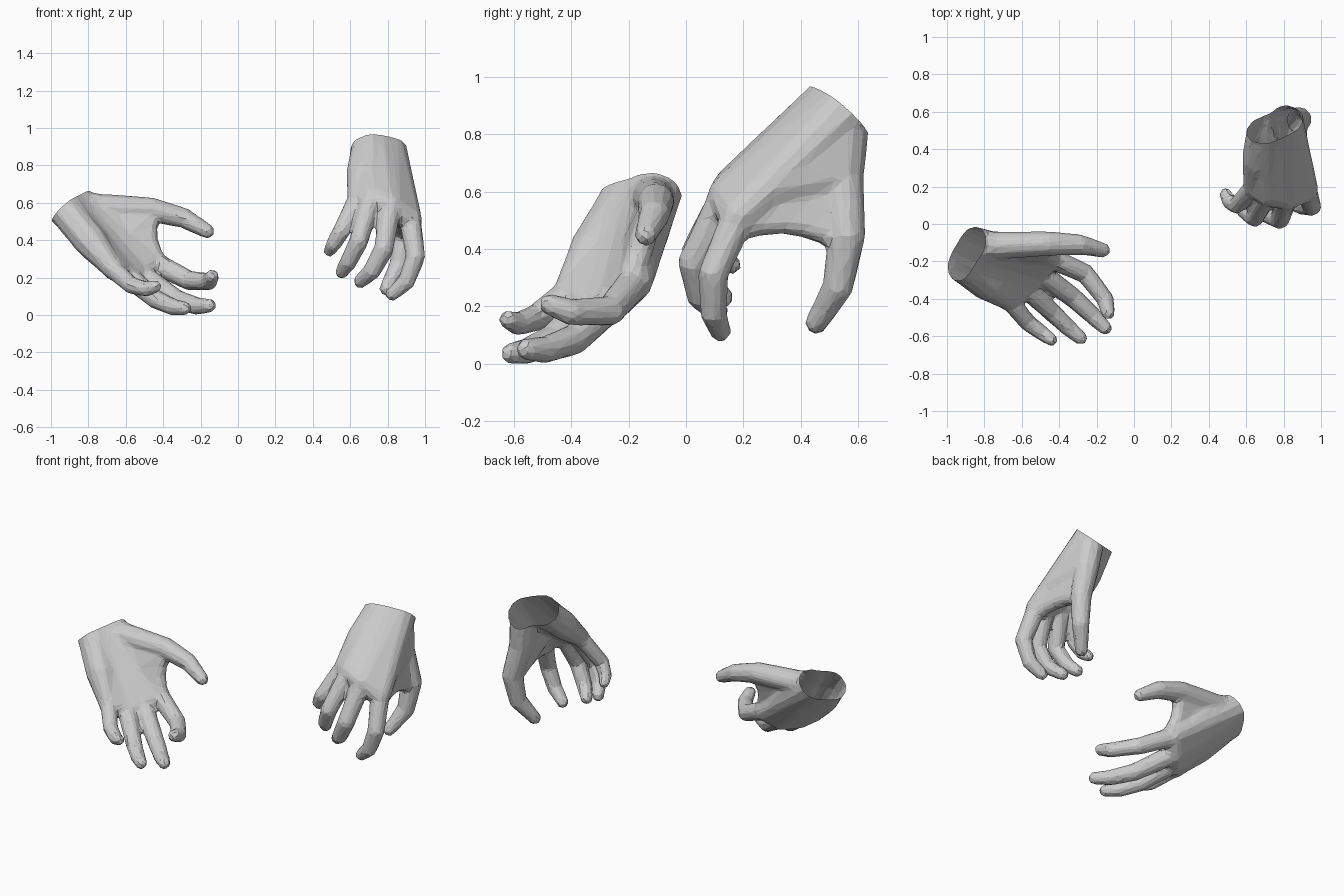
import bpy, bmesh
from mathutils import Vector as V

if "Cube" in bpy.data.objects:
    bpy.data.objects.remove(bpy.data.objects["Cube"])


def add_hull(bm, balls):
    """Convex hull wrapped round a few balls (centre, radius)."""
    tmp = bmesh.new()
    for centre, radius in balls:
        ball = bmesh.ops.create_icosphere(tmp, subdivisions=2, radius=radius)
        bmesh.ops.translate(tmp, verts=ball['verts'], vec=centre)
    hull = bmesh.ops.convex_hull(tmp, input=tmp.verts[:])
    junk = {g for g in hull['geom_interior'] + hull['geom_unused']
            if isinstance(g, bmesh.types.BMVert)}
    bmesh.ops.delete(tmp, geom=list(junk), context='VERTS')
    mesh = bpy.data.meshes.new("piece")
    tmp.to_mesh(mesh)
    tmp.free()
    bm.from_mesh(mesh)
    bpy.data.meshes.remove(mesh)


def add_chain(bm, joints, radii):
    for i in range(len(joints) - 1):
        add_hull(bm, [(joints[i], radii[i]), (joints[i + 1], radii[i + 1])])


def build_hand(name, wrist, normal, across, wrist_r, fingers, thumb):
    wrist, normal, across = V(wrist), V(normal).normalized(), V(across).normalized()
    fingers = [[V(p) for p in f] for f in fingers]      # index to pinky
    thumb = [V(p) for p in thumb]
    bm = bmesh.new()

    # Fingers
    sizes = (1.0, 1.02, 0.98, 0.88)
    for joints, s in zip(fingers, sizes):
        add_chain(bm, joints, [r * s for r in (0.06, 0.053, 0.047, 0.038)])

    # Palm, as wedges between neighbouring metacarpals
    roots = [wrist + normal * 0.09 + across * o for o in (0.045, 0.02, -0.02, -0.05)]
    for i in range(3):
        add_hull(bm, [(roots[i], wrist_r), (roots[i + 1], wrist_r),
                      (fingers[i][0], 0.066 * sizes[i]),
                      (fingers[i + 1][0], 0.066 * sizes[i + 1])])

    # Thumb and its muscle
    add_chain(bm, thumb, (0.076, 0.066, 0.055, 0.04))
    add_hull(bm, [(wrist + across * 0.045, wrist_r * 0.85), (thumb[0], 0.076),
                  (fingers[0][0].lerp(roots[0], 0.22), 0.074)])

    # Arched web from thumb to index finger
    start = thumb[1].lerp(thumb[2], 0.15)
    end = fingers[0][0].lerp(fingers[0][1], 0.2)
    mid = (start + end) / 2
    ctrl = mid + (wrist - mid).normalized() * 0.11
    arch = [start.lerp(ctrl, t).lerp(ctrl.lerp(end, t), t) for t in (0, 0.2, 0.4, 0.6, 0.8, 1)]
    inner = fingers[1][0].lerp(wrist, 0.35)
    for p, q in zip(arch, arch[1:]):
        add_hull(bm, [(p, 0.046), (q, 0.046), (thumb[0], 0.06), (inner, 0.045)])

    # Heel of the palm on the little finger side
    add_hull(bm, [(roots[3], wrist_r * 0.9), (fingers[3][0].lerp(roots[3], 0.4), 0.092),
                  (fingers[3][0], 0.056)])

    mesh = bpy.data.meshes.new(name)
    bm.to_mesh(mesh)
    bm.free()
    obj = bpy.data.objects.new(name, mesh)
    bpy.context.collection.objects.link(obj)

    # Fuse into one skin, then reduce to flat facets
    m = obj.modifiers.new("fuse", 'REMESH')
    m.mode = 'VOXEL'
    m.voxel_size = 0.011
    m = obj.modifiers.new("soften", 'SMOOTH')
    m.factor = 0.5
    m.iterations = 6
    m = obj.modifiers.new("facets", 'DECIMATE')
    m.ratio = 0.05
    dg = bpy.context.evaluated_depsgraph_get()
    skin = bpy.data.meshes.new_from_object(obj.evaluated_get(dg))
    obj.modifiers.clear()

    # Open cut at the wrist
    bm = bmesh.new()
    bm.from_mesh(skin)
    bmesh.ops.bisect_plane(bm, geom=bm.verts[:] + bm.edges[:] + bm.faces[:],
                           plane_co=wrist, plane_no=normal, clear_outer=True)
    for f in bm.faces:
        f.smooth = False
    bm.to_mesh(skin)
    bm.free()
    obj.data = skin
    return obj


# Upturned hand
build_hand(
    "open_hand", (-0.895, -0.15, 0.585), (-0.67, 0.2, 0.7), (0.5, 0.83, 0.23), 0.102,
    [[(-0.455, -0.18, 0.29), (-0.26, -0.265, 0.19), (-0.155, -0.40, 0.185), (-0.138, -0.475, 0.213)],
     [(-0.52, -0.25, 0.225), (-0.33, -0.39, 0.09), (-0.22, -0.49, 0.055), (-0.155, -0.555, 0.057)],
     [(-0.59, -0.33, 0.215), (-0.44, -0.47, 0.09), (-0.35, -0.555, 0.05), (-0.285, -0.61, 0.042)],
     [(-0.665, -0.41, 0.25), (-0.57, -0.525, 0.165), (-0.49, -0.585, 0.145), (-0.44, -0.62, 0.16)]],
    [(-0.75, -0.115, 0.58), (-0.46, -0.105, 0.57), (-0.29, -0.11, 0.525), (-0.165, -0.14, 0.455)])

# Hand reaching down
build_hand(
    "reaching_hand", (0.765, 0.535, 0.89), (-0.15, 0.66, 0.73), (0.86, 0.46, -0.25), 0.104,
    [[(0.92, 0.18, 0.515), (0.95, 0.095, 0.32), (0.9, 0.095, 0.185), (0.825, 0.12, 0.118)],
     [(0.815, 0.14, 0.59), (0.78, 0.025, 0.36), (0.715, 0.05, 0.24), (0.655, 0.11, 0.187)],
     [(0.71, 0.16, 0.63), (0.645, 0.035, 0.40), (0.59, 0.075, 0.29), (0.555, 0.13, 0.237)],
     [(0.64, 0.20, 0.63), (0.55, 0.10, 0.45), (0.51, 0.12, 0.385), (0.49, 0.16, 0.35)]],
    [(0.83, 0.545, 0.66), (0.885, 0.56, 0.45), (0.865, 0.53, 0.275), (0.795, 0.455, 0.148)])

# Rest the lowest point on the ground
objs = bpy.context.collection.objects
low = min(v.co.z for o in objs for v in o.data.vertices)
for o in objs:
    o.location.z = -low
